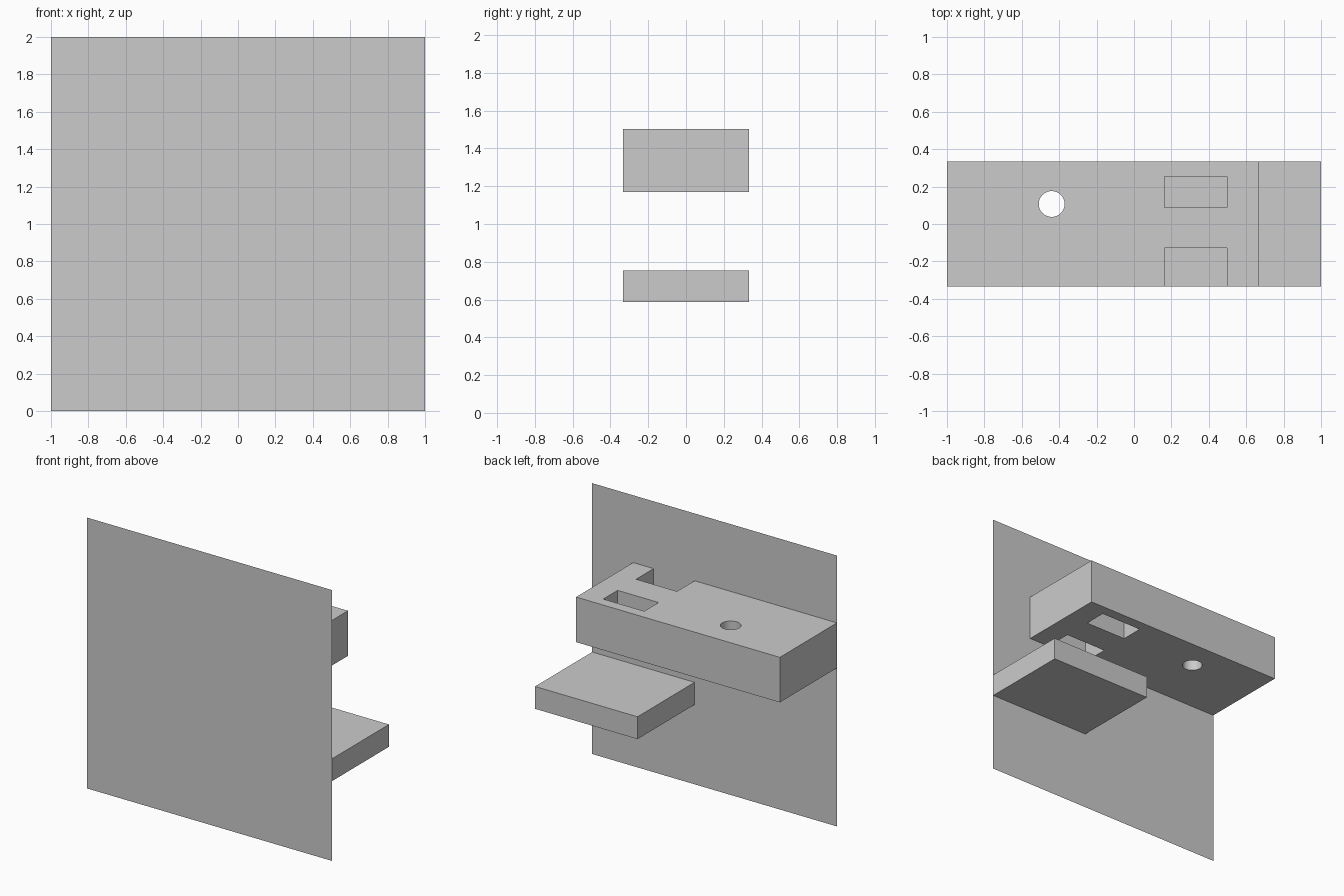
import bpy, bmesh, math

if "Cube" in bpy.data.objects:
    bpy.data.objects.remove(bpy.data.objects["Cube"])


def extruded(name, outlines, z0, z1):
    """Solid from closed outlines; inner outlines become through holes."""
    cu = bpy.data.curves.new(name, 'CURVE')
    cu.dimensions = '2D'
    cu.fill_mode = 'BOTH'
    cu.extrude = (z1 - z0) / 2
    for pts in outlines:
        sp = cu.splines.new('POLY')
        sp.points.add(len(pts) - 1)
        for p, (x, y) in zip(sp.points, pts):
            p.co = (x, y, 0, 1)
        sp.use_cyclic_u = True
    ob = bpy.data.objects.new(name, cu)
    ob.location.z = (z0 + z1) / 2
    bpy.context.collection.objects.link(ob)
    bpy.ops.object.select_all(action='DESELECT')
    ob.select_set(True)
    bpy.context.view_layer.objects.active = ob
    bpy.ops.object.convert(target='MESH')
    ob = bpy.context.object
    # weld the caps to the sides
    bm = bmesh.new()
    bm.from_mesh(ob.data)
    bmesh.ops.remove_doubles(bm, verts=bm.verts, dist=1e-4)
    bmesh.ops.recalc_face_normals(bm, faces=bm.faces)
    for f in bm.faces:
        f.smooth = False
    bm.to_mesh(ob.data)
    bm.free()
    bpy.ops.object.shade_smooth_by_angle(angle=math.radians(30))
    return ob


def rect(x0, x1, y0, y1):
    return [(x0, y0), (x1, y0), (x1, y1), (x0, y1)]


D = 0.333  # half depth

# Upper shelf: open notch at the wall, rectangular slot, round hole
outline = [(-1, -D), (0.163, -D), (0.163, -0.128), (0.498, -0.128),
           (0.498, -D), (0.665, -D), (0.665, D), (-1, D)]
slot = rect(0.163, 0.498, 0.087, 0.255)
N = 48
hole = [(-0.44 + 0.069 * math.cos(2 * math.pi * i / N),
         0.107 + 0.069 * math.sin(2 * math.pi * i / N)) for i in range(N)]
extruded("upper_shelf", [outline, slot, hole], 1.17, 1.503)

# Lower shelf
extruded("lower_shelf", [rect(0.163, 1, -D, D)], 0.588, 0.753)

# Thin back panel
bpy.ops.mesh.primitive_plane_add(size=2, location=(0, -D, 1),
                                 rotation=(math.pi / 2, 0, 0))
bpy.context.object.name = "wall_panel"
